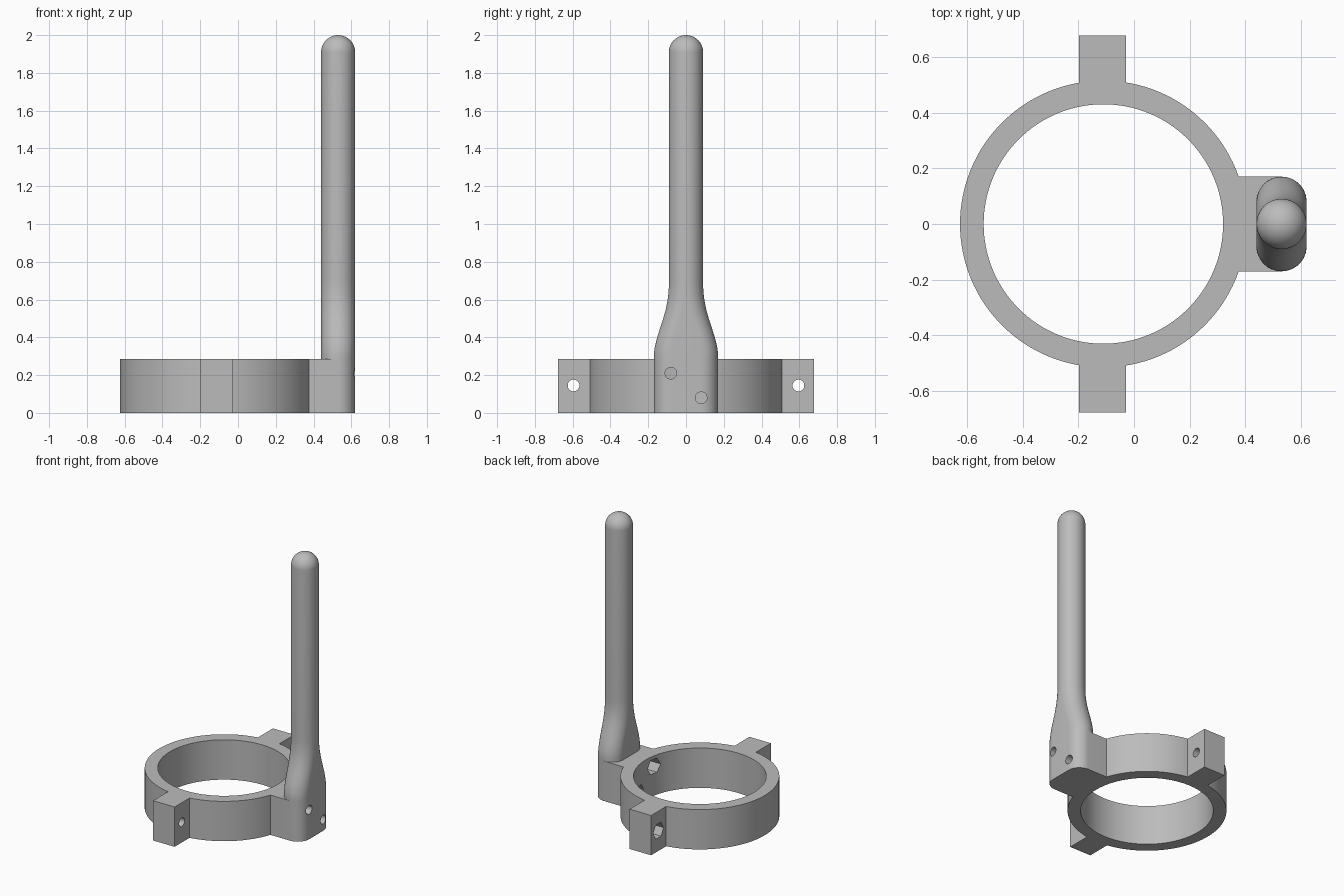
import bpy, bmesh, math

if "Cube" in bpy.data.objects:
    bpy.data.objects.remove(bpy.data.objects["Cube"], do_unlink=True)

grey = bpy.data.materials.new("plain grey")
grey.use_nodes = True
grey.diffuse_color = (0.5, 0.5, 0.5, 1)
grey.node_tree.nodes["Principled BSDF"].inputs["Base Color"].default_value = (0.5, 0.5, 0.5, 1)

RING_X, HEIGHT = -0.11, 0.285
HANDLE_X, HANDLE_R = 0.53, 0.09


def finish(name, bm):
    bmesh.ops.recalc_face_normals(bm, faces=bm.faces)
    mesh = bpy.data.meshes.new(name)
    bm.to_mesh(mesh)
    bm.free()
    mesh.materials.append(grey)
    obj = bpy.data.objects.new(name, mesh)
    bpy.context.collection.objects.link(obj)
    return obj


def loft(name, rings):
    """Closed solid through a stack of equal-sized loops."""
    bm = bmesh.new()
    loops = [[bm.verts.new(p) for p in ring] for ring in rings]
    n = len(loops[0])
    for a, b in zip(loops, loops[1:]):
        for i in range(n):
            j = (i + 1) % n
            bm.faces.new((a[i], a[j], b[j], b[i]))
    bm.faces.new(loops[0])
    bm.faces.new(loops[-1])
    return finish(name, bm)


def circle(r, n):
    return [(r * math.cos(2 * math.pi * i / n), r * math.sin(2 * math.pi * i / n)) for i in range(n)]


def upright_cylinder(name, r, z0, z1):
    return loft(name, [[(RING_X + u, v, z) for u, v in circle(r, 128)] for z in (z0, z1)])


def cross_bar(name, r, n, x0, x1, y, z):
    return loft(name, [[(x, y + u, z + v) for u, v in circle(r, n)] for x in (x0, x1)])


def box(name, x0, x1, y0, y1, z1):
    return loft(name, [[(x0, y0, z), (x1, y0, z), (x1, y1, z), (x0, y1, z)] for z in (0, z1)])


def combine(target, tool, operation):
    mod = target.modifiers.new(operation, "BOOLEAN")
    mod.operation, mod.solver, mod.object = operation, "EXACT", tool
    bpy.context.view_layer.objects.active = target
    bpy.ops.object.modifier_apply(modifier=mod.name)
    bpy.data.objects.remove(tool, do_unlink=True)


def handle_loop(r, spread, z):
    """Stadium outline: two half circles moved apart along y."""
    n, pts = 24, []
    for side in (1, -1):
        for i in range(n + 1):
            a = math.pi * i / n
            pts.append((HANDLE_X + side * r * math.cos(a),
                        side * (spread + r * math.sin(a)), z))
    return pts


# Ring with two ears and a mounting block
body = upright_cylinder("ring_holder", 0.515, 0, HEIGHT)
for side in (-1, 1):
    y0, y1 = sorted((side * 0.4, side * 0.677))
    combine(body, box("ear", -0.198, -0.028, y0, y1, HEIGHT), "UNION")
combine(body, box("block", 0.2, HANDLE_X, -0.17, 0.17, HEIGHT), "UNION")
combine(body, upright_cylinder("bore", 0.43, -0.1, 0.5), "DIFFERENCE")

# Handle: flared foot, straight shaft, domed tip
rings = [handle_loop(HANDLE_R, 0.08, 0)]
flare_low, flare_high, steps = 0.26, 0.72, 24
for i in range(steps + 1):
    t = i / steps
    ease = (1 - t) ** 2 * (1 + 2 * t)
    bulge = 0.012 * math.sin(2 * math.pi * t) * (1 - t)
    spread = max(0.08 * ease ** 1.25 + bulge * 0.5, 0.0005)
    rings.append(handle_loop(HANDLE_R, min(spread, 0.08), flare_low + t * (flare_high - flare_low)))
for i in range(16):
    a = math.pi / 2 * i / 16
    rings.append(handle_loop(HANDLE_R * math.cos(a), 0.0005, 2 - HANDLE_R + HANDLE_R * math.sin(a)))
rings.append(handle_loop(0.002, 0.0005, 2))
combine(body, loft("handle", rings), "UNION")

# Bolt holes with hexagonal nut pockets on the -x end
for y, z, x0, pocket_end, x1 in (
        (-0.595, 0.145, -0.3, -0.13, 0.1),
        (0.595, 0.145, -0.3, -0.13, 0.1),
        (-0.08, 0.21, 0.2, 0.38, 0.8),
        (0.08, 0.08, 0.2, 0.38, 0.8)):
    combine(body, cross_bar("hole", 0.031, 32, x0, x1, y, z), "DIFFERENCE")
    combine(body, cross_bar("nut_pocket", 0.058, 6, x0, pocket_end, y, z), "DIFFERENCE")

bpy.ops.object.select_all(action="DESELECT")
body.select_set(True)
bpy.context.view_layer.objects.active = body
bpy.ops.object.shade_smooth_by_angle(angle=math.radians(30))
